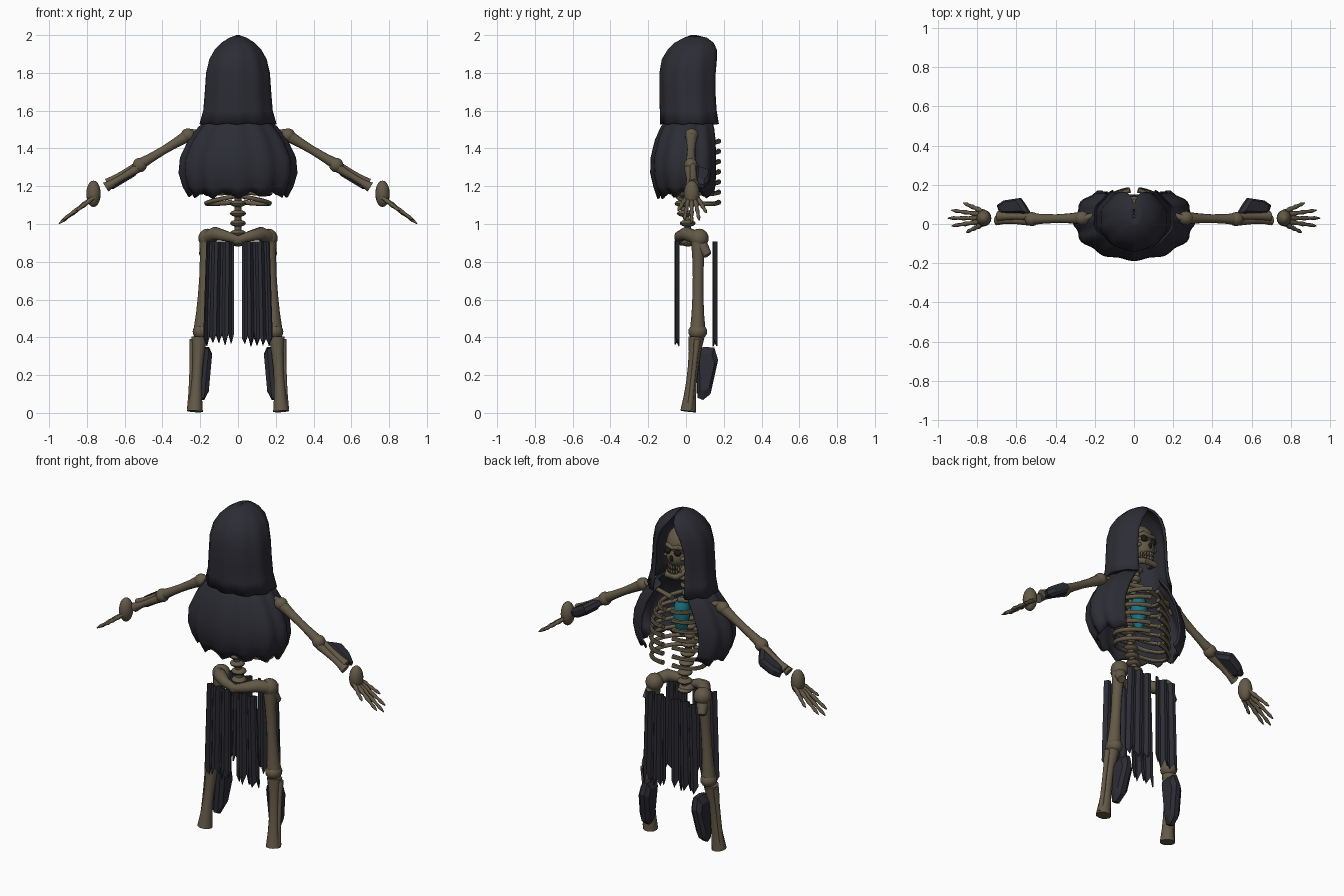
import bpy, bmesh, math, random
from mathutils import Vector

random.seed(4)
cube = bpy.data.objects.get("Cube")
if cube:
    bpy.data.objects.remove(cube)


def material(name, rgb):
    m = bpy.data.materials.new(name)
    m.use_nodes = True
    m.diffuse_color = (*rgb, 1)
    m.node_tree.nodes["Principled BSDF"].inputs["Base Color"].default_value = (*rgb, 1)
    return m


BONE = material("old_bone", (.125, .1, .063))
CLOTH = material("dark_cloth", (.025, .025, .035))
SOUL = material("teal_soul", (.01, .17, .21))
SOCKET = material("socket_shadow", (.012, .01, .008))


def finish(name, bm, mat, smooth=True, thick=0):
    bmesh.ops.recalc_face_normals(bm, faces=bm.faces)
    me = bpy.data.meshes.new(name)
    bm.to_mesh(me)
    bm.free()
    me.materials.append(mat)
    ob = bpy.data.objects.new(name, me)
    bpy.context.collection.objects.link(ob)
    if thick:
        sol = ob.modifiers.new("thickness", 'SOLIDIFY')
        sol.thickness = thick
        sol.offset = 0
    if smooth:
        bpy.context.view_layer.objects.active = ob
        bpy.ops.object.select_all(action='DESELECT')
        ob.select_set(True)
        bpy.ops.object.shade_smooth_by_angle(angle=math.radians(45))
    return ob


def ball(name, at, size, mat=BONE, seg=16):
    bm = bmesh.new()
    bmesh.ops.create_uvsphere(bm, u_segments=seg, v_segments=seg // 2 + 2, radius=1)
    for v in bm.verts:
        v.co = Vector(at) + Vector([c * s for c, s in zip(v.co, size)])
    return finish(name, bm, mat)


def tube(name, pts, radii, mat=BONE, sides=10):
    """Rings along a path, with capped ends."""
    pts = [Vector(p) for p in pts]
    bm = bmesh.new()
    rings = []
    for i, p in enumerate(pts):
        d = (pts[min(i + 1, len(pts) - 1)] - pts[max(i - 1, 0)]).normalized()
        ref = Vector((0, 0, 1)) if abs(d.z) < .9 else Vector((0, 1, 0))
        u = d.cross(ref).normalized()
        w = d.cross(u)
        rings.append([bm.verts.new(p + radii[i] * (u * math.cos(a) + w * math.sin(a)))
                      for a in (math.tau * k / sides for k in range(sides))])
    for a, b in zip(rings, rings[1:]):
        for k in range(sides):
            bm.faces.new((a[k], a[(k + 1) % sides], b[(k + 1) % sides], b[k]))
    bm.faces.new(rings[0])
    bm.faces.new(rings[-1])
    return finish(name, bm, mat)


def bone(name, a, b, radii, sides=12):
    a, b, n = Vector(a), Vector(b), len(radii) - 1
    return tube(name, [a.lerp(b, i / n) for i in range(n + 1)], radii, sides=sides)


def sheet(name, rows, thick, smooth=True):
    bm = bmesh.new()
    grid = [[bm.verts.new(p) for p in row] for row in rows]
    for a, b in zip(grid, grid[1:]):
        for k in range(len(a) - 1):
            bm.faces.new((a[k], a[k + 1], b[k + 1], b[k]))
    return finish(name, bm, CLOTH, smooth, thick)


def drape(name, profile, folds, depth, ragged, cols=56):
    """Open cloth shell: rows of (z, half width, back y, front y, opening angle)."""
    rows = []
    for i, (z, w, back, front, tmax) in enumerate(profile):
        mid, row = (back + front) / 2, []
        for k in range(cols + 1):
            t = math.radians(tmax) * (2 * k / cols - 1)
            f = 1 + depth * math.cos(folds * t) * min(1, w / .15)
            drop = ragged * (math.cos(folds * t) + random.uniform(-.6, .6)) if i == 0 else 0
            row.append((f * w * math.sin(t), mid - f * (front - back) / 2 * math.cos(t), z - drop))
        rows.append(row)
    return sheet(name, rows, .012)


def pad(name, outline, shift):
    """Chunky wrap: an outline swept sideways, with shrunken rims."""
    pts = [Vector(p) for p in outline]
    c = sum(pts, Vector()) / len(pts)
    bm = bmesh.new()
    rings = [[bm.verts.new(c + (p - c) * f + Vector(shift) * o) for p in pts]
             for f, o in ((.7, -1), (1, -.4), (1, .4), (.7, 1))]
    n = len(pts)
    for a, b in zip(rings, rings[1:]):
        for k in range(n):
            bm.faces.new((a[k], a[(k + 1) % n], b[(k + 1) % n], b[k]))
    bm.faces.new(rings[0])
    bm.faces.new(rings[-1])
    return finish(name, bm, CLOTH, False)


# Hood and shoulder cape, both open towards +y
drape("hood", [(1.53, .2, -.13, .19, 149), (1.6, .18, -.13, .18, 147), (1.7, .172, -.132, .175, 146),
               (1.8, .165, -.132, .175, 147), (1.87, .148, -.12, .175, 152), (1.92, .12, -.09, .168, 160),
               (1.955, .085, -.055, .145, 168), (1.98, .045, -.01, .11, 175), (1.995, .004, .03, .05, 179)],
      10, .018, .003)
drape("cape", [(1.155, .25, -.14, .19, 138), (1.2, .28, -.162, .2, 138), (1.27, .3, -.178, .205, 139),
               (1.35, .293, -.176, .2, 140), (1.44, .252, -.155, .19, 142), (1.51, .2, -.125, .17, 145),
               (1.56, .14, -.09, .14, 148)], 12, .03, .014)

# Spine and neck
spine = [(0, .01 - .05 * math.sin(max(0, z - 1.0) * 5.5), z) for z in (.9 + .052 * i for i in range(15))]
tube("spine_core", spine, [.018] * len(spine))
for i, (x, y, z) in enumerate(spine):
    r = .042 if z < 1.2 else .033
    ball(f"vertebra_{i}", (x, y, z), (r, r, .019), seg=12)
ball("sacrum", (0, -.01, .91), (.045, .05, .025))

# Skull
ball("cranium", (0, .03, 1.795), (.085, .1, .1), seg=24)
ball("face", (0, .085, 1.735), (.062, .055, .065))
tube("brow", [(-.065, .095, 1.79), (-.035, .125, 1.805), (0, .13, 1.795), (.035, .125, 1.805), (.065, .095, 1.79)],
     [.01, .014, .012, .014, .01])
ball("nose_hole", (0, .138, 1.735), (.012, .009, .018), SOCKET, 10)
tube("jaw", [(-.062, .04, 1.71), (-.055, .07, 1.65), (-.03, .135, 1.628), (.03, .135, 1.628),
             (.055, .07, 1.65), (.062, .04, 1.71)], [.012, .017, .018, .018, .017, .012])
for i in range(-3, 4):
    y = .138 - .003 * i * i
    for row, z in (("upper", 1.682), ("lower", 1.655)):
        ball(f"{row}_tooth_{i + 4}", (i * .013, y, z), (.007, .009, .014), seg=8)

# Glowing core inside the ribs
tube("soul_core", [(0, .04, 1.24), (0, .04, 1.29), (0, .04, 1.37), (0, .04, 1.43), (0, .04, 1.47)],
     [.01, .035, .05, .04, .01], SOUL, 8)

# Pelvis
tube("pelvis", [(-.16, .05, .93), (-.12, .0, .95), (-.06, -.035, .935), (0, -.035, .915),
                (.06, -.035, .935), (.12, .0, .95), (.16, .05, .93)],
     [.035, .036, .028, .024, .028, .036, .035])

for s, side in ((1, "left"), (-1, "right")):
    # Ribs
    for i, w in enumerate((.11, .14, .16, .168, .17, .172, .168)):
        z = 1.475 - .054 * i
        path = []
        for k in range(13):
            t = math.pi * (.02 + .92 * k / 12)
            path.append((s * w * math.sin(t), .065 - .11 * math.cos(t), z - .045 * math.sin(t * .75)))
        tube(f"{side}_rib_{i + 1}", path, [.012] * 12 + [.014], sides=8)

    # Face sides
    ball(f"{side}_eye_socket", (s * .032, .125, 1.77), (.021, .016, .019), SOCKET, 12)
    ball(f"{side}_cheekbone", (s * .052, .098, 1.735), (.02, .025, .014), seg=12)

    # Arm
    bone(f"{side}_collarbone", (s * .02, .1, 1.48), (s * .25, .03, 1.485), [.016, .012, .012, .018])
    ball(f"{side}_shoulder", (s * .265, .03, 1.47), (.038, .036, .036))
    bone(f"{side}_upper_arm", (s * .27, .03, 1.465), (s * .52, .025, 1.315), [.032, .025, .022, .024, .03])
    ball(f"{side}_elbow", (s * .52, .025, 1.312), (.038, .036, .038))
    bone(f"{side}_radius", (s * .53, .037, 1.315), (s * .69, .04, 1.215), [.018, .017, .017, .02, .027])
    bone(f"{side}_ulna", (s * .53, .015, 1.295), (s * .7, .02, 1.195), [.024, .02, .017, .018, .027])
    pad(f"{side}_forearm_wrap", [(s * x, y, 1.615 - .6 * x) for x, y in
        ((.53, .055), (.56, .105), (.58, .132), (.66, .12), (.695, .095), (.68, .05))], (s * .013, 0, .026))

    # Hand
    ball(f"{side}_palm", (s * .765, .03, 1.16), (.038, .042, .07))
    for i, (x, y, z) in enumerate(((.87, .108, 1.06), (.93, .07, 1.02), (.948, .03, 1.002),
                                   (.93, -.01, 1.02), (.855, -.042, 1.07))):
        bone(f"{side}_finger_{i + 1}", (s * .765, .03 + (y - .03) * .4, 1.14), (s * x, y, z),
             [.013, .01, .014, .009, .012, .008, .01, .003], 8)

    # Leg
    ball(f"{side}_hip", (s * .16, .07, .925), (.05, .05, .05))
    bone(f"{side}_hip_spur", (s * .155, .06, .92), (s * .185, .115, .835), [.035, .035, .03, .022])
    bone(f"{side}_thigh", (s * .165, .065, .91), (s * .195, .062, .43), [.038, .031, .028, .029, .033, .042])
    ball(f"{side}_knee", (s * .195, .062, .43), (.045, .05, .042))
    bone(f"{side}_shin", (s * .205, .055, .4), (s * .228, .012, .008), [.042, .032, .028, .028, .033, .042])
    bone(f"{side}_calf_bone", (s * .24, .06, .39), (s * .252, .02, .02), [.018, .013, .012, .013, .018])
    pad(f"{side}_calf_wrap", [(s * (.172 + .09 * (.3 - z)), y, z) for y, z in
        ((.055, .34), (.1, .35), (.15, .345), (.17, .28), (.13, .1), (.09, .068), (.06, .08))], (s * .034, 0, 0))

    # Ragged skirt panels, before and behind
    for place, y0 in (("front", -.047), ("back", .153)):
        rows = []
        for h in range(5):
            row = []
            for k in range(11):
                x = .02 + .0145 * k + (.004 * h * k / 10)
                y = y0 + (.01 if k % 4 < 2 else -.01)
                z = .908 - .125 * h
                if h == 4:
                    z = (.362 if k % 2 else .405) + random.uniform(-.012, .018)
                row.append((s * x, y, z))
            rows.append(row)
        sheet(f"{side}_{place}_skirt_panel", rows, .007, False)
